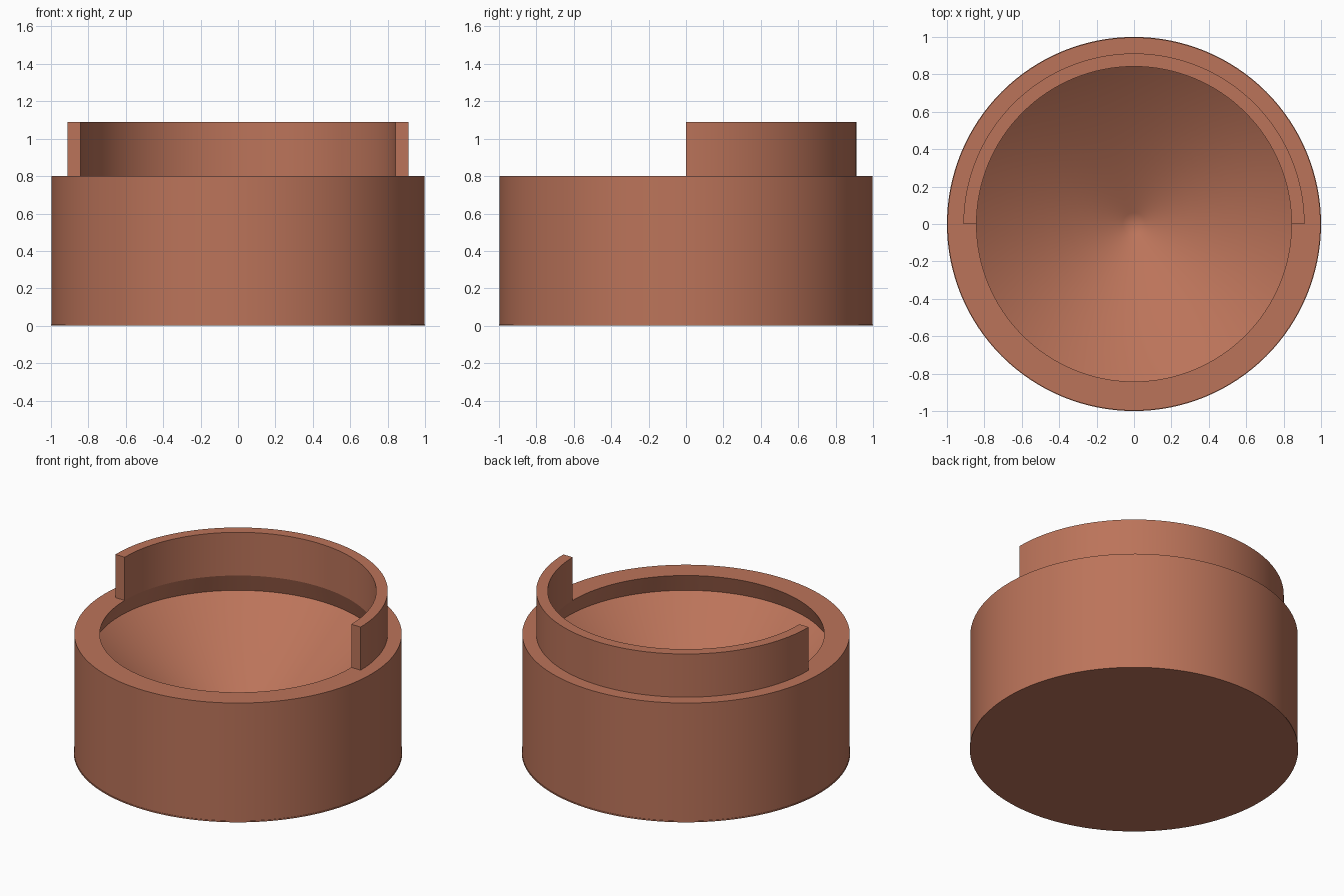
import bpy, bmesh, math

if "Cube" in bpy.data.objects:
    bpy.data.objects.remove(bpy.data.objects["Cube"])

clay = bpy.data.materials.new("terracotta")
clay.diffuse_color = (0.50, 0.174, 0.102, 1)
clay.use_nodes = True
clay.node_tree.nodes["Principled BSDF"].inputs["Base Color"].default_value = clay.diffuse_color


def lathe(name, profile, sweep, steps, closed):
    """Turn a list of (radius, height) points about the z axis."""
    bm = bmesh.new()
    verts = [bm.verts.new((r, 0, z)) for r, z in profile]
    pairs = list(zip(verts, verts[1:]))
    if closed:
        pairs.append((verts[-1], verts[0]))
    edges = [bm.edges.new(p) for p in pairs]
    bmesh.ops.spin(bm, geom=verts + edges, cent=(0, 0, 0), axis=(0, 0, 1),
                   angle=sweep, steps=steps)
    bmesh.ops.remove_doubles(bm, verts=bm.verts, dist=0.0001)
    if closed:
        # flat caps at both ends of the sweep
        ends = [e for e in bm.edges if e.is_boundary]
        bmesh.ops.holes_fill(bm, edges=ends, sides=len(profile))
    bmesh.ops.recalc_face_normals(bm, faces=bm.faces)
    mesh = bpy.data.meshes.new(name)
    bm.to_mesh(mesh)
    bm.free()
    mesh.materials.append(clay)
    obj = bpy.data.objects.new(name, mesh)
    bpy.context.collection.objects.link(obj)
    bpy.ops.object.select_all(action='DESELECT')
    obj.select_set(True)
    bpy.context.view_layer.objects.active = obj
    bpy.ops.object.shade_smooth_by_angle(angle=math.radians(30))
    return obj


# Round body with a thin foot, a slightly undercut lip and a conical hollow
body = [(0, 0), (1, 0), (1, 0.008), (0.997, 0.008), (0.997, 0.8), (0.842, 0.8),
        (0.885, 0.68), (0.06, 0.02), (0, 0.01)]
lathe("body", body, 2 * math.pi, 128, False)

# Half-circle guard standing on the back of the rim
guard = [(0.842, 0.8), (0.912, 0.8), (0.912, 1.09), (0.842, 1.09)]
lathe("back_guard", guard, math.pi, 64, True)
